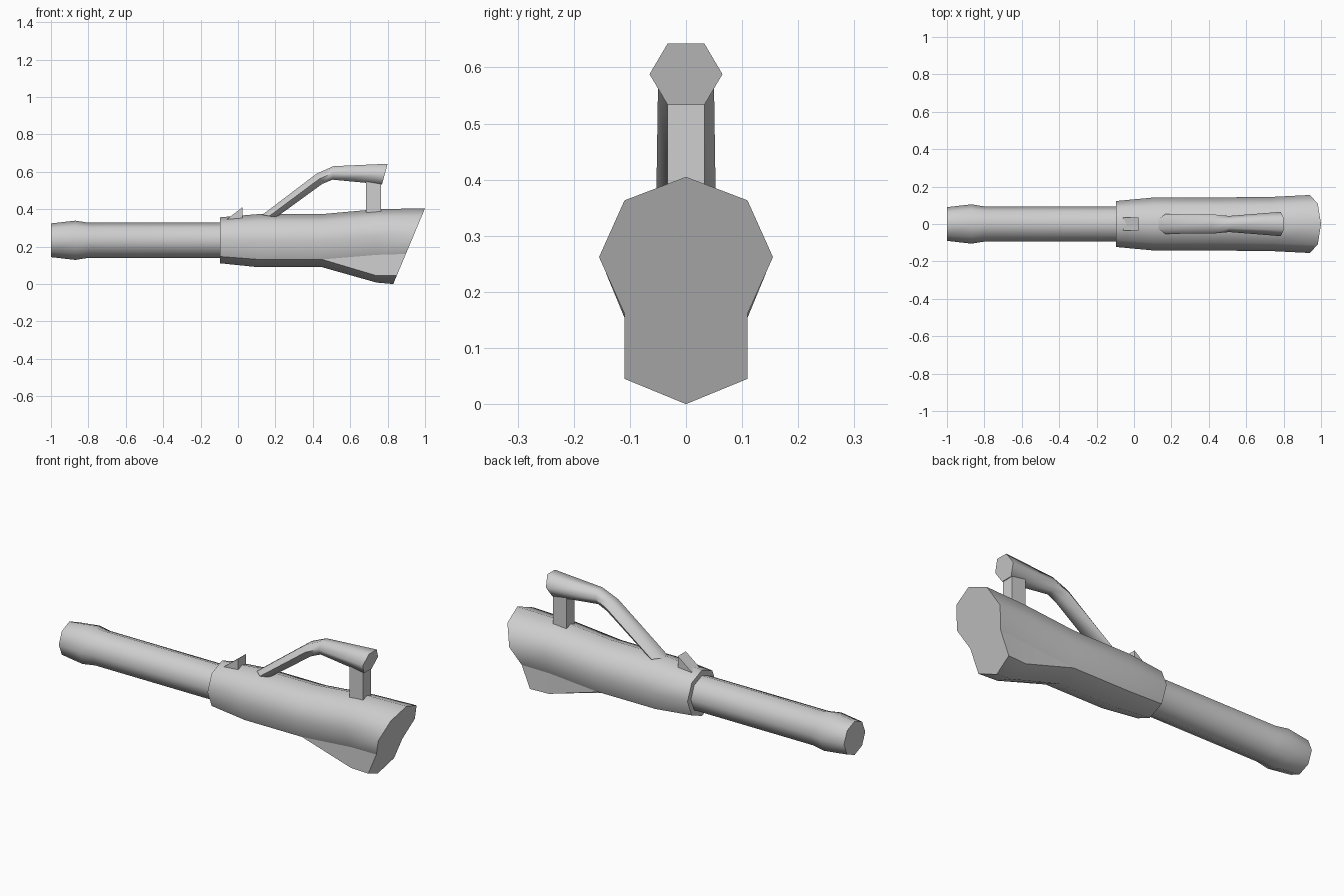
import bpy, bmesh, math

cube = bpy.data.objects.get("Cube")
if cube:
    bpy.data.objects.remove(cube, do_unlink=True)

grey = bpy.data.materials.new("light_grey")
grey.use_nodes = True
colour = (0.62, 0.62, 0.62, 1)
grey.diffuse_color = colour
grey.node_tree.nodes["Principled BSDF"].inputs["Base Color"].default_value = colour


def loft(name, rings, crease=()):
    """Skin equal-sized rings, cap both ends, keep the creased chains sharp."""
    bm = bmesh.new()
    loops = [[bm.verts.new(p) for p in ring] for ring in rings]
    n = len(loops[0])
    for a, b in zip(loops, loops[1:]):
        for i in range(n):
            j = (i + 1) % n
            bm.faces.new((a[i], a[j], b[j], b[i]))
        for i in crease:
            bm.edges.get((a[i], b[i])).smooth = False
    bm.faces.new(loops[0])
    bm.faces.new(loops[-1])
    bmesh.ops.remove_doubles(bm, verts=bm.verts, dist=0.0005)
    bmesh.ops.recalc_face_normals(bm, faces=bm.faces)
    mesh = bpy.data.meshes.new(name)
    bm.to_mesh(mesh)
    bm.free()
    mesh.materials.append(grey)
    obj = bpy.data.objects.new(name, mesh)
    bpy.context.collection.objects.link(obj)
    bpy.ops.object.select_all(action='DESELECT')
    obj.select_set(True)
    bpy.context.view_layer.objects.active = obj
    bpy.ops.object.shade_smooth_by_angle(angle=math.radians(62), keep_sharp_edges=True)
    return obj


def octagon(x, zc, r):
    angles = [math.tau * i / 8 for i in range(8)]
    return [(x, r * math.sin(a), zc + r * math.cos(a)) for a in angles]


def body_ring(x, zc, ry, rz, keel_side=None, keel_base=None, slant=0):
    """Octagon whose lower three corners can be pulled down into a keel."""
    d = math.sqrt(0.5)
    low = zc - d * rz
    half = [(d * ry, zc + d * rz), (ry, zc), (d * ry, low),
            (d * ry, low if keel_side is None else keel_side)]
    base = zc - rz if keel_base is None else keel_base
    ring = [(0, zc + rz)] + half + [(0, base)] + [(-y, z) for y, z in reversed(half)]
    return [(x + slant * (z - zc), y, z) for y, z in ring]


def handle_ring(top, bottom, w):
    """Hexagon between a top and a bottom point, pointed at the sides."""
    mid = [(t + b) / 2 for t, b in zip(top, bottom)]
    outline = [(top, -w / 2), (top, w / 2), (mid, w),
               (bottom, w / 2), (bottom, -w / 2), (mid, -w)]
    return [(p[0], y, p[1]) for p, y in outline]


def side_profile(name, profile, half_width):
    """Extrude an x-z outline across y."""
    return loft(name, [[(x, y, z) for x, z in profile] for y in (-half_width, half_width)])


# Barrel with a flared nozzle
loft("barrel", [octagon(x, 0.234, r) for x, r in
                ((-1, 0.09), (-0.87, 0.105), (-0.8, 0.094), (-0.05, 0.094))])

# Main housing with a keel and a slanted end
loft("housing", [
    body_ring(-0.095, 0.234, 0.123, 0.123),
    body_ring(0.11, 0.232, 0.142, 0.142),
    body_ring(0.45, 0.232, 0.142, 0.142),
    body_ring(0.74, 0.257, 0.145, 0.143, 0.045, 0.008),
    body_ring(0.94, 0.262, 0.155, 0.143, 0.045, 0, slant=0.42),
], crease=(3, 4, 6, 7))

# Carrying handle and its post
loft("handle", [
    handle_ring((0.13, 0.37), (0.205, 0.357), 0.053),
    handle_ring((0.42, 0.59), (0.45, 0.535), 0.05),
    handle_ring((0.51, 0.63), (0.505, 0.558), 0.043),
    handle_ring((0.8, 0.643), (0.77, 0.533), 0.065),
])
side_profile("handle_post", [(0.685, 0.36), (0.765, 0.36), (0.765, 0.56), (0.685, 0.56)], 0.033)

# Wedge sight
side_profile("sight", [(-0.065, 0.342), (0.025, 0.412), (0.025, 0.345)], 0.034)
